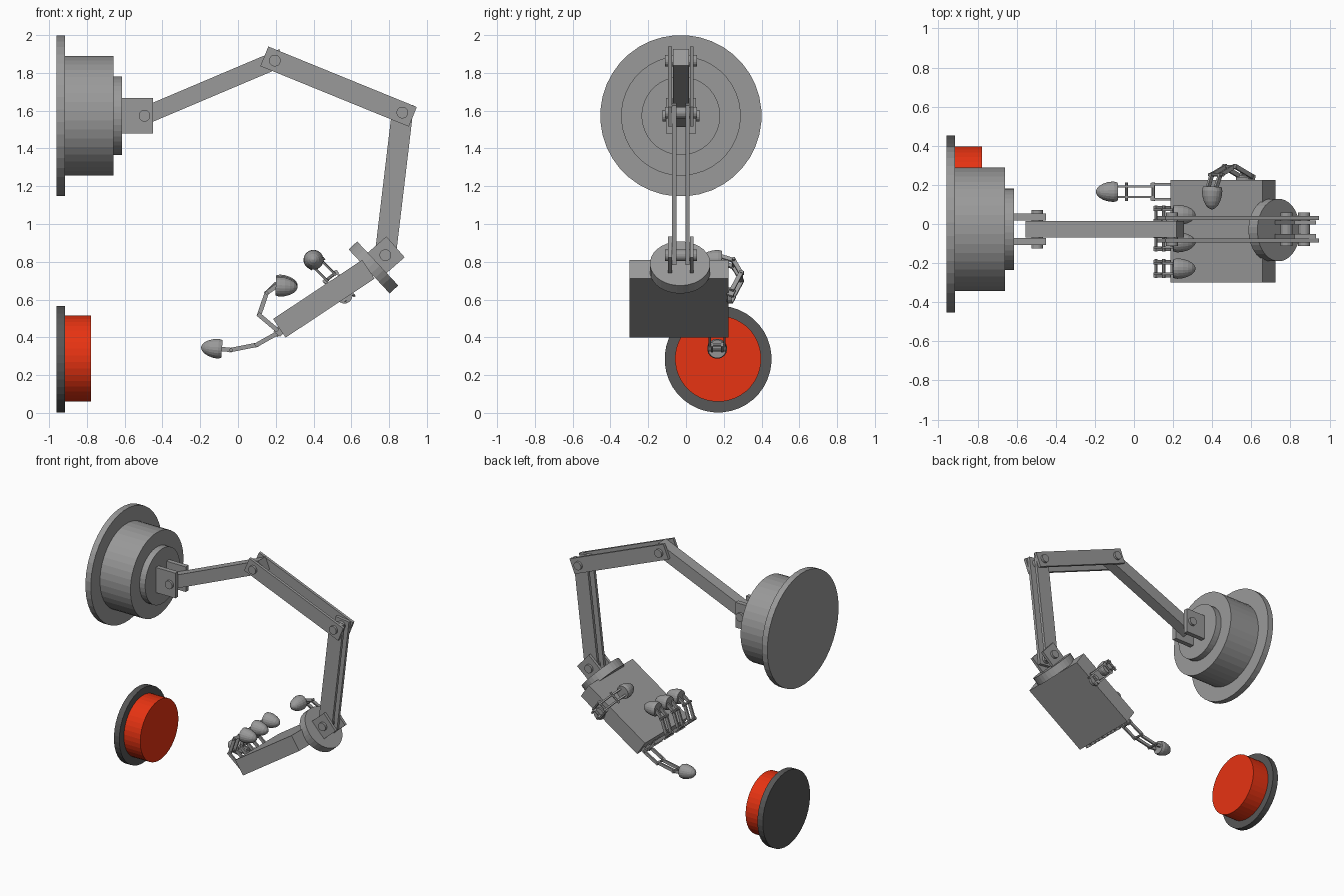
import bpy, bmesh, math
from mathutils import Vector, Matrix

if "Cube" in bpy.data.objects:
    bpy.data.objects.remove(bpy.data.objects["Cube"])


def material(name, rgb):
    m = bpy.data.materials.new(name)
    m.diffuse_color = (*rgb, 1)
    m.use_nodes = True
    m.node_tree.nodes["Principled BSDF"].inputs["Base Color"].default_value = m.diffuse_color
    return m


GREY = material("steel_grey", (0.32, 0.32, 0.32))
DARK = material("dark_grey", (0.095, 0.095, 0.095))
RED = material("button_red", (0.8, 0.033, 0.006))
CY = -0.027          # arm centre plane
Y = Vector((0, 1, 0))


def finish(name, bm, mat):
    bmesh.ops.recalc_face_normals(bm, faces=bm.faces[:])
    me = bpy.data.meshes.new(name)
    bm.to_mesh(me)
    bm.free()
    me.materials.append(mat)
    ob = bpy.data.objects.new(name, me)
    bpy.context.collection.objects.link(ob)
    return ob


def frame(origin, a, b):
    """Matrix with local x along a, local y along b."""
    a = a.normalized()
    c = a.cross(b).normalized()
    b = c.cross(a)
    m = Matrix((a, b, c)).transposed().to_4x4()
    m.translation = origin
    return m


def add_bar(bm, p, q, thick, width, side=Y, ext=0.0):
    """Box from p to q; thick runs along side, width across both."""
    p, q = Vector(p), Vector(q)
    m = frame((p + q) / 2, q - p, side)
    size = Matrix.Diagonal(((q - p).length + 2 * ext, thick, width, 1))
    bmesh.ops.create_cube(bm, size=1, matrix=m @ size)


def add_lathe(bm, origin, axis, profile, n):
    """Revolve (distance, radius) points around an axis."""
    axis = Vector(axis).normalized()
    ref = Vector((0, 0, 1)) if abs(axis.z) < 0.9 else Y
    m = frame(Vector(origin), axis, ref)
    rings = []
    for d, r in profile:
        rings.append([bm.verts.new(m @ Vector((d, r * math.cos(t), r * math.sin(t))))
                      for t in (2 * math.pi * (i + 0.5) / n for i in range(n))])
    for r0, r1 in zip(rings, rings[1:]):
        for i in range(n):
            j = (i + 1) % n
            bm.faces.new((r0[i], r0[j], r1[j], r1[i]))
    bm.faces.new(rings[0])
    bm.faces.new(rings[-1])


def lathe(name, origin, axis, profile, n, mat):
    bm = bmesh.new()
    add_lathe(bm, origin, axis, profile, n)
    return finish(name, bm, mat)


def bar_pair(name, p, q, inner, outer, width, ext):
    """Two parallel side plates between points in the xz plane."""
    bm = bmesh.new()
    mid, thick = (inner + outer) / 2, outer - inner
    for s in (-1, 1):
        y = CY + s * mid
        add_bar(bm, (p[0], y, p[1]), (q[0], y, q[1]), thick, width, ext=ext)
    return finish(name, bm, GREY)


def pin(name, p, half):
    lathe(name, (p[0], CY, p[1]), Y, [(-half, 0.031), (half, 0.031)], 16, GREY)


# Wall mount and red button
lathe("wall_mount", (0, CY, 1.573), (1, 0, 0),
      [(-0.96, 0.427), (-0.915, 0.427), (-0.915, 0.317), (-0.66, 0.317),
       (-0.66, 0.208), (-0.613, 0.208)], 40, GREY)
lathe("button_plate", (0, 0.17, 0.285), (1, 0, 0),
      [(-0.96, 0.283), (-0.915, 0.283)], 40, DARK)
lathe("button_cap", (0, 0.17, 0.287), (1, 0, 0),
      [(-0.915, 0.228), (-0.778, 0.228)], 40, RED)

# Arm links, brackets and pivot pins
shoulder, elbow, forearm, wrist = (-0.495, 1.573), (0.195, 1.865), (0.87, 1.59), (0.78, 0.835)
bar_pair("shoulder_bracket", (-0.615, 1.573), (-0.45, 1.573), 0.045, 0.08, 0.19, 0)
bm = bmesh.new()
add_bar(bm, (shoulder[0], CY, shoulder[1]), (elbow[0], CY, elbow[1]), 0.086, 0.093, ext=0.045)
finish("upper_arm", bm, GREY)
bar_pair("middle_arm", elbow, forearm, 0.047, 0.068, 0.112, 0.06)
bar_pair("lower_arm", forearm, wrist, 0.024, 0.046, 0.112, 0.045)
pin("shoulder_pin", shoulder, 0.098)
pin("elbow_pin", elbow, 0.085)
pin("forearm_pin", forearm, 0.085)
pin("wrist_pin", wrist, 0.085)

# Wrist
bar_pair("wrist_bracket", (0.715, 0.775), (0.834, 0.879), 0.047, 0.068, 0.147, 0)
tilt = math.radians(43)
lathe("wrist_disc", (0.717, -0.031, 0.77), (math.cos(tilt), 0, math.sin(tilt)),
      [(-0.031, 0.16), (0.031, 0.16)], 32, GREY)

# Palm
bm = bmesh.new()
add_bar(bm, (0.219, -0.037, 0.448), (0.69, -0.037, 0.76), 0.525, 0.119)
finish("palm", bm, GREY)


def finger(name, points, apex, hinge):
    """Paired links along points, pins at joints, domed tip to apex."""
    pts = [Vector(p) for p in points]
    apex, hinge = Vector(apex), Vector(hinge).normalized()
    bm = bmesh.new()
    for i, (p, q) in enumerate(zip(pts, pts[1:])):
        off = (0.027, 0.039, 0.027)[(i + 1) % 3]
        for s in (-1, 1):
            o = hinge * off * s
            add_bar(bm, p + o, q + o, 0.012, 0.023, hinge, 0.008)
    for p in pts[:-1]:
        add_lathe(bm, p, hinge, [(-0.048, 0.009), (0.048, 0.009)], 8)
    # Knuckle lugs at the root
    back = (pts[0] - pts[1]).normalized()
    for s in (-1, 1):
        o = hinge * 0.027 * s
        add_bar(bm, pts[0] + o + back * 0.03, pts[0] + o, 0.012, 0.035, hinge, 0.008)
    finish(name + "_links", bm, GREY)
    axis = apex - pts[-1]
    dome = [(0, 0.048), (0.18, 0.053), (0.42, 0.05), (0.65, 0.042),
            (0.83, 0.031), (0.95, 0.017), (1, 0.004)]
    tip = lathe(name + "_tip", pts[-1], axis,
                [(d * axis.length, r) for d, r in dome], 20, GREY)
    return tip


# Fingers: one pointing, three curled, and a thumb
y = 0.165
finger("pointing_finger",
       [(0.205, y, 0.42), (0.098, y, 0.36), (-0.038, y, 0.333), (-0.085, y, 0.338)],
       (-0.195, y, 0.347), Y)
for name, y, lift in (("middle_finger", 0.046, 0.006), ("ring_finger", -0.093, 0.0),
                      ("little_finger", -0.228, -0.006)):
    finger(name, [(0.205, y, 0.44), (0.112, y, 0.518), (0.152, y, 0.635), (0.2, y, 0.675 + lift)],
           (0.315, y, 0.67 + lift), Y)
finger("thumb", [(0.57, 0.245, 0.63), (0.49, 0.293, 0.72), (0.42, 0.252, 0.79), (0.40, 0.19, 0.81)],
       (0.398, 0.075, 0.812), (0.78, 0, 0.62))
lathe("thumb_mount", (0.563, 0.22, 0.622), Y, [(0, 0.043), (0.02, 0.043)], 16, GREY)
